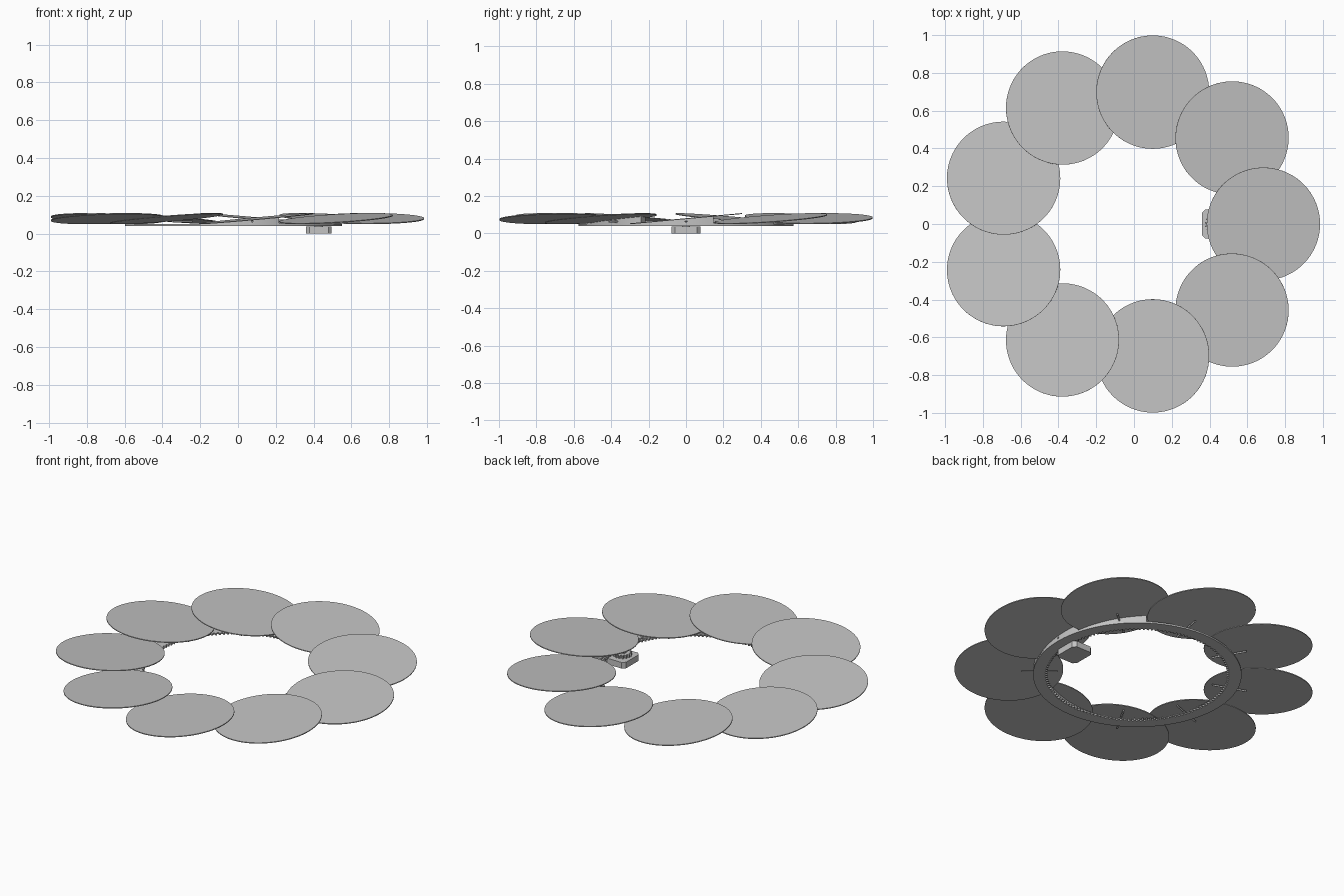
import bpy, bmesh, math
from mathutils import Matrix, Vector

cube = bpy.data.objects.get("Cube")
if cube:
    bpy.data.objects.remove(cube)

COUNT = 9
STEP = math.tau / COUNT
CX = -0.024                    # ring centre in x
ORBIT, DISC_R, DISC_T = 0.709, 0.3, 0.005
DISC_Z, TILT = 0.079, math.radians(5.2)
BASE_Z, BASE_TOP = 0.041, 0.051

grey = bpy.data.materials.new("light grey")
grey.use_nodes = True
grey.diffuse_color = (0.55, 0.55, 0.55, 1)
grey.node_tree.nodes["Principled BSDF"].inputs["Base Color"].default_value = grey.diffuse_color


def finish(name, bm, location=(0, 0, 0)):
    bmesh.ops.recalc_face_normals(bm, faces=bm.faces)
    mesh = bpy.data.meshes.new(name)
    bm.to_mesh(mesh)
    bm.free()
    mesh.materials.append(grey)
    obj = bpy.data.objects.new(name, mesh)
    obj.location = location
    bpy.context.collection.objects.link(obj)
    bpy.ops.object.select_all(action='DESELECT')
    obj.select_set(True)
    bpy.context.view_layer.objects.active = obj
    bpy.ops.object.shade_smooth_by_angle(angle=math.radians(25))
    return obj


def polar(r, a, z):
    return Vector((r * math.cos(a), r * math.sin(a), z))


def sweep(bm, sections, closed):
    """Join four-point cross-sections into a solid."""
    loops = [[bm.verts.new(p) for p in s] for s in sections]
    pairs = list(zip(loops, loops[1:]))
    if closed:
        pairs.append((loops[-1], loops[0]))
    else:
        bm.faces.new(loops[0])
        bm.faces.new(loops[-1])
    for a, b in pairs:
        for i in range(4):
            j = (i + 1) % 4
            bm.faces.new((a[i], a[j], b[j], b[i]))


def prism(bm, outline, z0, z1):
    face = bm.faces.new([bm.verts.new((x, y, z0)) for x, y in outline])
    new = bmesh.ops.extrude_face_region(bm, geom=[face])["geom"]
    bmesh.ops.translate(bm, vec=(0, 0, z1 - z0),
                        verts=[v for v in new if isinstance(v, bmesh.types.BMVert)])


def tooth_angles(count, root, tip):
    """Angle and radius of every corner of a gear outline."""
    for k in range(count):
        for frac, r in ((0, root), (0.3, root), (0.5, tip), (0.8, tip)):
            yield (k + frac) * math.tau / count, r


# Overlapping tilted discs
for k in range(COUNT):
    a = k * STEP
    bm = bmesh.new()
    bmesh.ops.create_cone(bm, cap_ends=True, segments=128, radius1=DISC_R,
                          radius2=DISC_R, depth=DISC_T)
    place = (Matrix.Rotation(a, 4, 'Z') @ Matrix.Translation((ORBIT, 0, 0))
             @ Matrix.Rotation(TILT, 4, 'X'))
    bm.transform(place)
    finish(f"disc_{k + 1}", bm, (CX, 0, DISC_Z))

# Flat base ring with internal gear teeth
bm = bmesh.new()
sections = [(polar(r, a, BASE_Z), polar(0.575, a, BASE_Z),
             polar(0.575, a, BASE_TOP), polar(r, a, BASE_TOP))
            for a, r in tooth_angles(144, 0.509, 0.496)]
sweep(bm, sections, True)
finish("toothed_ring", bm, (CX, 0, 0))

# Sawtooth ramps that carry the discs
bm = bmesh.new()
for k in range(COUNT):
    sections = []
    for i in range(17):
        phi = math.radians(-25 + 40 * i / 16)
        a = k * STEP + phi

        def top(r):
            return DISC_Z - DISC_T / 2 + math.tan(TILT) * r * math.sin(phi)
        sections.append((polar(0.515, a, BASE_TOP), polar(0.572, a, BASE_TOP),
                         polar(0.572, a, top(0.572)), polar(0.515, a, top(0.515))))
    sweep(bm, sections, False)
ramps = finish("disc_ramps", bm, (CX, 0, 0))

# Small radial pin holes through the ramps
bm = bmesh.new()
for k in range(COUNT):
    bmesh.ops.create_cone(bm, cap_ends=True, segments=12, radius1=0.005, radius2=0.005,
                          depth=0.2, matrix=Matrix.Rotation(k * STEP, 4, 'Z')
                          @ Matrix.Translation((0.54, 0, 0.064))
                          @ Matrix.Rotation(math.pi / 2, 4, 'Y'))
cutter = finish("pin_hole_cutter", bm, (CX, 0, 0))
cutter.hide_render = True
bpy.context.view_layer.objects.active = ramps
mod = ramps.modifiers.new("pin_holes", 'BOOLEAN')
mod.object = cutter
mod.solver = 'EXACT'
bpy.ops.object.modifier_move_to_index(modifier=mod.name, index=0)
bpy.ops.object.modifier_apply(modifier=mod.name)
bpy.data.objects.remove(cutter)

# Drive housing with chamfered corners
bm = bmesh.new()
hx, hy, c = 0.0675, 0.078, 0.018
outline = [(hx, c - hy), (hx, hy - c), (hx - c, hy), (c - hx, hy),
           (-hx, hy - c), (-hx, c - hy), (c - hx, -hy), (hx - c, -hy)]
prism(bm, outline, 0, 0.037)
finish("drive_housing", bm, (0.428, 0, 0))

# Pinion meshing with the ring, on its shaft
bm = bmesh.new()
prism(bm, [polar(r, a, 0).xy for a, r in tooth_angles(16, 0.042, 0.053)], 0.041, 0.058)
finish("pinion", bm, (0.428, 0, 0))
bm = bmesh.new()
bmesh.ops.create_cone(bm, cap_ends=True, segments=24, radius1=0.022, radius2=0.022,
                      depth=0.03, matrix=Matrix.Translation((0, 0, 0.048)))
finish("pinion_shaft", bm, (0.428, 0, 0))
